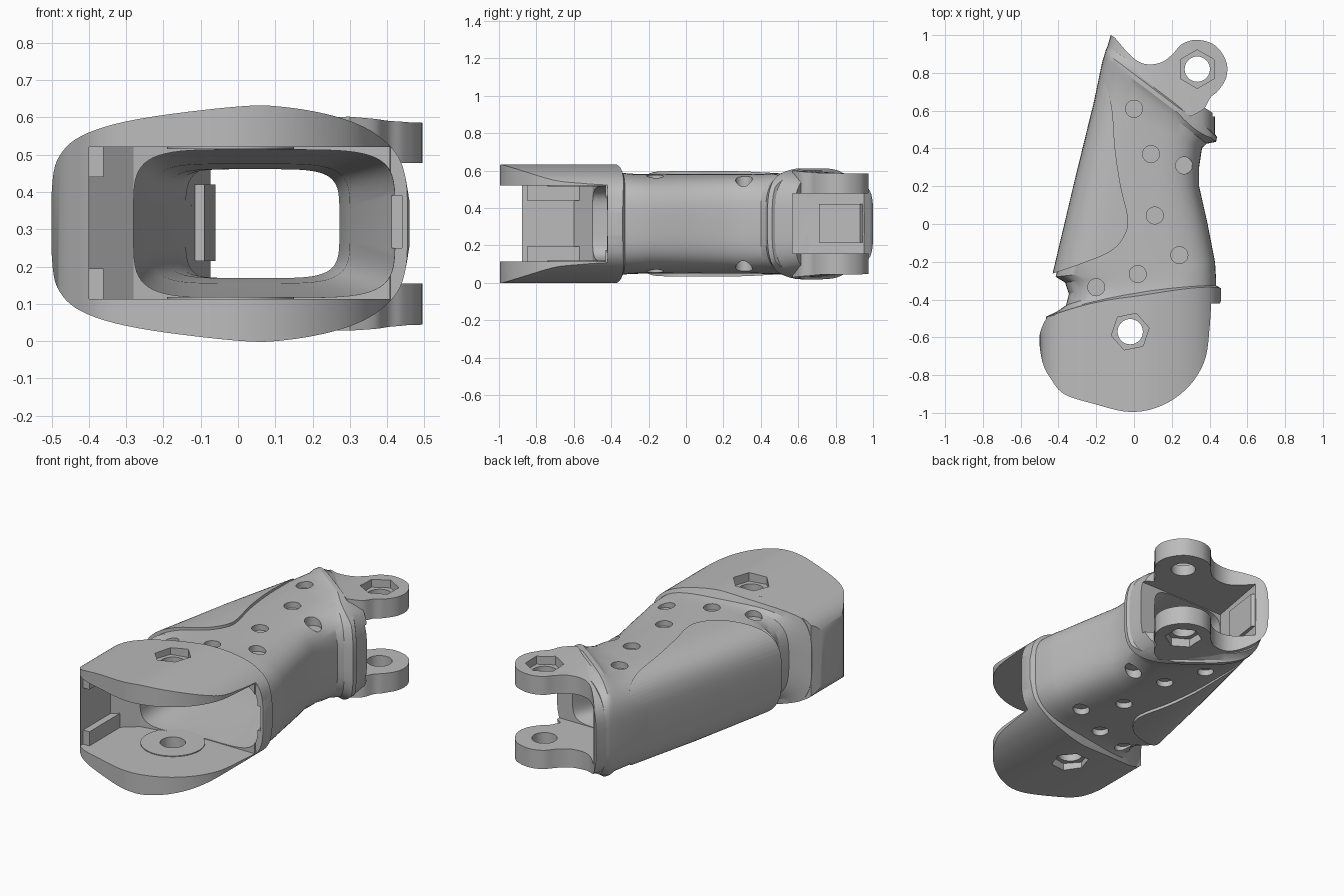
import bpy, bmesh, math
from mathutils import Vector

if "Cube" in bpy.data.objects:
    bpy.data.objects.remove(bpy.data.objects["Cube"])

MID = 0.315  # height of the horizontal symmetry plane
grey = bpy.data.materials.new("warm_grey")
grey.use_nodes = True
grey.diffuse_color = (0.5, 0.5, 0.5, 1)
grey.node_tree.nodes["Principled BSDF"].inputs["Base Color"].default_value = (0.5, 0.5, 0.5, 1)


def make(name, bm):
    bmesh.ops.recalc_face_normals(bm, faces=bm.faces)
    me = bpy.data.meshes.new(name)
    bm.to_mesh(me)
    bm.free()
    me.materials.append(grey)
    ob = bpy.data.objects.new(name, me)
    bpy.context.collection.objects.link(ob)
    return ob


def spline(pts, steps=6):
    """Smooth open curve through a few points."""
    p = [Vector(q) for q in [pts[0]] + list(pts) + [pts[-1]]]
    out = []
    for a, b, c, d in zip(p, p[1:], p[2:], p[3:]):
        for i in range(steps):
            t = i / steps
            out.append(0.5 * (2 * b + (c - a) * t + (2 * a - 5 * b + 4 * c - d) * t * t
                              + (3 * b - a - 3 * c + d) * t ** 3))
    return out + [p[-1]]


def prism(name, outline, lo, hi, axis="z"):
    """Extrude a plan outline along z, or a front profile along y."""
    bm = bmesh.new()
    put = (lambda q: (q[0], q[1], lo)) if axis == "z" else (lambda q: (q[0], lo, q[1]))
    face = bm.faces.new([bm.verts.new(put(q)) for q in outline])
    new = bmesh.ops.extrude_face_region(bm, geom=[face])["geom"]
    move = (0, 0, hi - lo) if axis == "z" else (0, hi - lo, 0)
    bmesh.ops.translate(bm, vec=move, verts=[v for v in new if isinstance(v, bmesh.types.BMVert)])
    return make(name, bm)


def box(name, x0, x1, y0, y1, z0, z1):
    return prism(name, [(x0, y0), (x1, y0), (x1, y1), (x0, y1)], z0, z1)


def ngon(x, y, r, n, turn=0):
    return [(x + r * math.cos(turn + math.tau * i / n), y + r * math.sin(turn + math.tau * i / n))
            for i in range(n)]


def loft(name, stations, power, sides=64):
    """Skin rounded sections: left x, y, right x, y, half height and an optional bow in y."""
    bm = bmesh.new()
    rings = []
    for lx, ly, rx, ry, h, *bow in stations:
        ring = []
        for i in range(sides):
            a = math.tau * (i + 0.5) / sides
            c, s = math.cos(a), math.sin(a)
            u = (1 + math.copysign(abs(c) ** (2 / power), c)) / 2
            z = MID + h * math.copysign(abs(s) ** (2 / power), s)
            y = ly + (ry - ly) * u + sum(bow) * 4 * u * (1 - u)
            ring.append(bm.verts.new((lx + (rx - lx) * u, y, z)))
        rings.append(ring)
    for a, b in zip(rings, rings[1:]):
        for i in range(sides):
            j = (i + 1) % sides
            bm.faces.new((a[i], a[j], b[j], b[i]))
    bm.faces.new(rings[0])
    bm.faces.new(rings[-1])
    return make(name, bm)


def combine(ob, cutter, op="DIFFERENCE"):
    mod = ob.modifiers.new("cut", "BOOLEAN")
    mod.operation, mod.object, mod.solver = op, cutter, "EXACT"
    bpy.context.view_layer.objects.active = ob
    bpy.ops.object.modifier_apply(modifier=mod.name)


# Front housing: rounded plan shape trimmed by the rounded front profile
plan = spline([(-0.46, -0.49), (-0.5, -0.59), (-0.485, -0.73), (-0.44, -0.82), (-0.37, -0.9),
               (-0.22, -0.95), (-0.02, -0.995), (0.15, -0.96), (0.29, -0.86), (0.375, -0.72),
               (0.4, -0.55), (0.41, -0.39)]) + [(0.2, -0.38), (0, -0.41), (-0.2, -0.44)]
housing = prism("front_housing", plan, -0.1, 0.8)
upper = spline([(-0.5, 0.08), (-0.485, 0.17), (-0.42, 0.235), (-0.27, 0.28), (0, 0.314),
                (0.13, 0.312), (0.27, 0.285), (0.37, 0.24), (0.435, 0.17), (0.46, 0.06)])
profile = [(x, MID + z) for x, z in upper] + [(x, MID - z) for x, z in reversed(upper)]
section = prism("section_helper", profile, -1.2, 1.2, "y")
combine(housing, section, "INTERSECT")

# Main hollow body, with a collar at the front and a slanted bead at the back
body = loft("main_body", [
    (-0.45, -0.53, 0.455, -0.42, 0.306, 0.03), (-0.465, -0.51, 0.46, -0.41, 0.32, 0.03),
    (-0.465, -0.49, 0.46, -0.34, 0.32, 0.03), (-0.41, -0.465, 0.435, -0.325, 0.275, 0.03),
    (-0.36, -0.43, 0.435, -0.29, 0.27, 0.03), (-0.345, -0.37, 0.432, -0.25, 0.268, 0.01),
    (-0.365, -0.31, 0.43, -0.21, 0.267), (-0.415, -0.28, 0.425, -0.18, 0.267),
    (-0.375, -0.1, 0.39, 0, 0.266), (-0.32, 0.15, 0.345, 0.2, 0.266),
    (-0.26, 0.42, 0.345, 0.3, 0.266), (-0.21, 0.66, 0.36, 0.4, 0.27),
    (-0.168, 0.86, 0.385, 0.425, 0.278), (-0.16, 0.885, 0.435, 0.435, 0.297),
    (-0.153, 0.91, 0.44, 0.46, 0.297), (-0.15, 0.92, 0.43, 0.475, 0.285),
    (-0.14, 0.94, 0.43, 0.58, 0.265)], 3.5)
combine(body, section, "INTERSECT")

# Raised side pad
pad = loft("side_pad", [(-0.42, -0.285, 0.4, -0.285, 0.27), (-0.432, -0.265, 0.42, -0.265, 0.28),
                        (-0.31, 0.25, 0.4, 0.25, 0.284), (-0.185, 0.76, 0.4, 0.76, 0.277)], 3.6)
pad_plan = prism("pad_helper", [(-0.6, -0.3)] + spline(
    [(-0.43, -0.262), (-0.25, -0.2), (-0.11, -0.135), (-0.04, -0.04), (-0.035, 0.05), (-0.07, 0.2),
     (-0.1, 0.4), (-0.115, 0.6), (-0.145, 0.72), (-0.18, 0.76)]) + [(-0.6, 0.78)], -0.1, 0.8)
combine(pad, pad_plan, "INTERSECT")

# Rear fork with two round ears
fork = loft("rear_fork", [(-0.163, 0.87, 1, 0, 0.29), (-0.135, 0.96, 1, 0.5, 0.272),
                          (-0.11, 1.05, 1, 1.1, 0.268)], 4)
fork_plan = prism("fork_helper", [(-0.2, 0.91), (-0.2, 1.0), (-0.122, 1.0)] + spline(
    [(-0.1, 0.985), (-0.04, 0.915), (0.02, 0.862), (0.08, 0.845), (0.15, 0.858), (0.205, 0.9),
     (0.255, 0.953), (0.335, 0.975), (0.43, 0.945), (0.488, 0.86), (0.488, 0.775), (0.445, 0.705),
     (0.405, 0.67), (0.37, 0.61), (0.3, 0.57)]), -0.1, 0.8)
combine(fork, fork_plan, "INTERSECT")

# Inner cavities; the pocket narrows towards the body on its closed side
pocket = prism("pocket_helper", [(-0.4, -1.2), (-0.4, -0.6), (-0.28, -0.5), (0.1, -0.43),
                                 (1, -0.43), (1, -1.2)], 0.113, 0.52)
tunnel = loft("tunnel_helper", [
    (-0.28, -0.6, 0.43, -0.6, 0.2), (-0.28, -0.4, 0.42, -0.4, 0.198), (-0.24, -0.1, 0.3, -0.1, 0.16),
    (-0.2, 0.2, 0.272, 0.2, 0.146), (-0.17, 0.42, 0.272, 0.42, 0.146), (-0.14, 0.57, 0.33, 0.57, 0.158),
    (-0.04, 1.15, 0.33, 1.15, 0.158)], 5)
slot = prism("slot_helper", [(-0.14, 0.57), (-0.03, 1.2), (1, 1.2), (1, 0.57)], 0.155, 0.477)
latch = box("latch_helper", 0.4, 0.44, -0.5, -0.38, 0.25, 0.39)
cutters = [pocket, tunnel, slot, latch]
combine(housing, pocket)
combine(housing, tunnel)
for c in cutters:
    combine(body, c)
combine(pad, tunnel)
combine(pad, slot)
combine(fork, slot)
combine(fork, tunnel)

# Raised rings, rails and stops inside the forks
rings = [prism("pivot_ring_" + side, ngon(-0.02, -0.57, 0.17, 40), lo, lo + 0.008)
         for side, lo in (("lower", 0.11), ("upper", 0.515))]
for side, lo in (("lower", 0.11), ("upper", 0.44)):
    box("inner_rail_" + side, -0.4, -0.36, -0.85, -0.57, lo, lo + 0.085)
prism("rear_stop", [(-0.13, 0.71), (-0.09, 0.71), (-0.06, 0.93), (-0.1, 0.97)], 0.215, 0.42)

# Bolt holes with hexagonal seats on both faces
for x, y, seat, turn, owners in ((-0.02, -0.57, 0.582, 0.2, [housing, body] + rings),
                                 (0.335, 0.82, 0.54, math.pi / 6, [fork])):
    hole = prism("hole_helper", ngon(x, y, 0.067, 32), -0.1, 0.8)
    seats = [prism("seat_helper", ngon(x, y, 0.102, 6, turn), lo, hi)
             for lo, hi in ((seat, 0.8), (-0.1, 2 * MID - seat))]
    for ob in owners:
        combine(ob, hole)
    for ob in owners[:2]:
        for s in seats:
            combine(ob, s)
    cutters += [hole] + seats

# Shallow round dimples on top and bottom
for x, y, floor in ((0, 0.61, 0.548), (0.09, 0.37, 0.548), (0.265, 0.31, 0.515), (0.11, 0.045, 0.548),
                    (0.24, -0.165, 0.54), (0.02, -0.265, 0.548), (-0.2, -0.335, 0.54)):
    for lo, hi in ((floor, 0.8), (-0.1, 2 * MID - floor)):
        dimple = prism("dimple_helper", ngon(x, y, 0.045, 24), lo, hi)
        combine(body, dimple)
        cutters.append(dimple)

for c in cutters + [section, pad_plan, fork_plan]:
    bpy.data.objects.remove(c)

# Smooth shading with crisp edges
bpy.ops.object.select_all(action="DESELECT")
for ob in (housing, body, pad, fork, *rings):
    ob.select_set(True)
bpy.context.view_layer.objects.active = body
bpy.ops.object.shade_smooth_by_angle(angle=math.radians(28))
